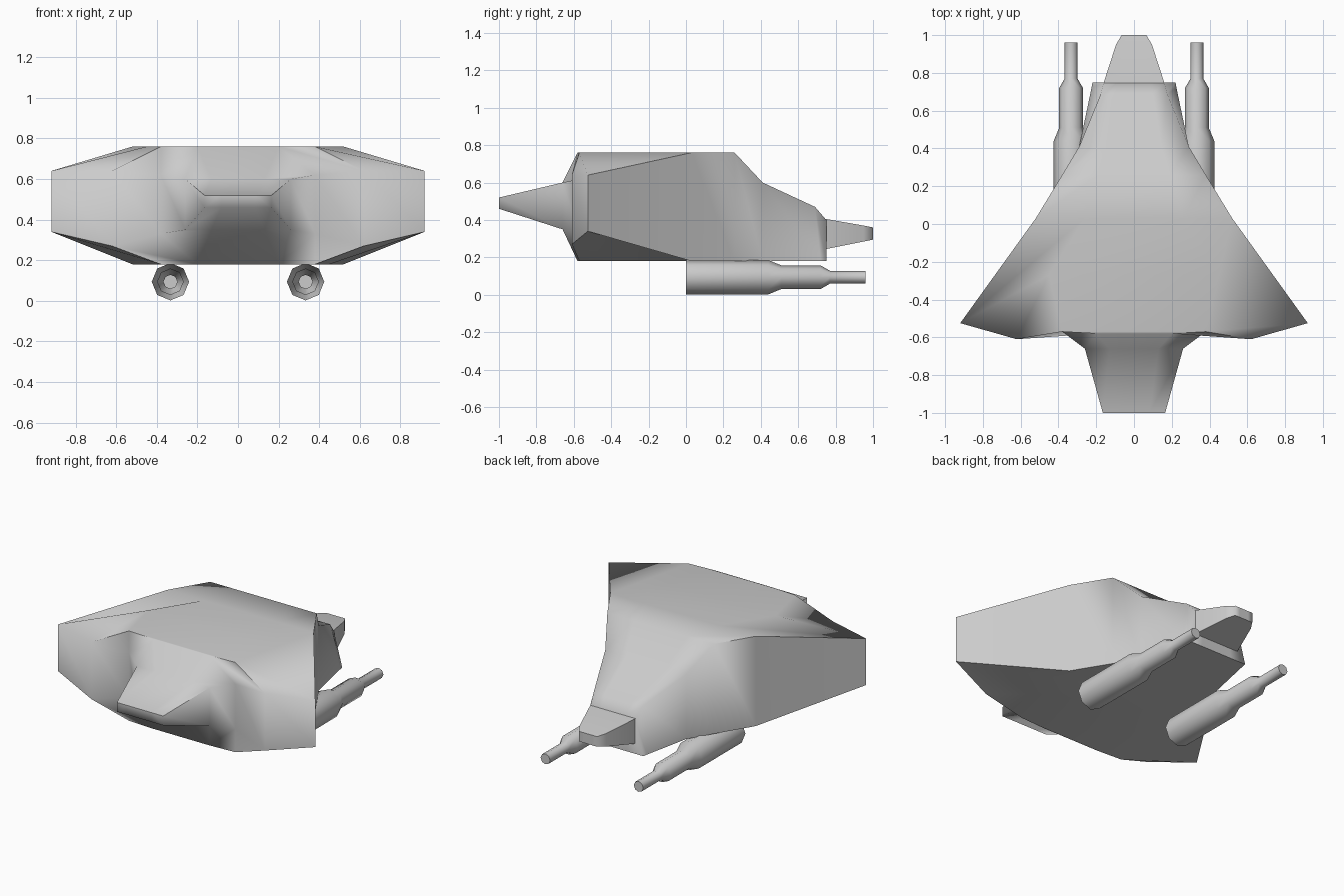
import bpy, bmesh, math

if "Cube" in bpy.data.objects:
    bpy.data.objects.remove(bpy.data.objects["Cube"])


def loft(name, rings, cap_start=True, cap_end=True, angle=60):
    bm = bmesh.new()
    vr = [[bm.verts.new(p) for p in r] for r in rings]
    n = len(vr[0])
    for a, b in zip(vr, vr[1:]):
        for i in range(n):
            j = (i + 1) % n
            bm.faces.new((a[i], a[j], b[j], b[i]))
    if cap_start:
        bm.faces.new(vr[0])
    if cap_end:
        bm.faces.new(vr[-1])
    bmesh.ops.recalc_face_normals(bm, faces=bm.faces)
    me = bpy.data.meshes.new(name)
    bm.to_mesh(me)
    bm.free()
    ob = bpy.data.objects.new(name, me)
    bpy.context.collection.objects.link(ob)
    bpy.ops.object.select_all(action='DESELECT')
    ob.select_set(True)
    bpy.context.view_layer.objects.active = ob
    bpy.ops.object.shade_smooth_by_angle(angle=math.radians(angle))
    return ob


def ring(*half):
    # right half: top, upper side, lower side, bottom; then mirrored
    return list(half) + [(-x, y, z) for x, y, z in reversed(half)]


def box_ring(y, x, top, bottom):
    return ring((x / 2, y, top), (x, y, top), (x, y, bottom), (x / 2, y, bottom))


# Hull: nose, notched wing front, wing tips, tapering rear
loft("hull", [
    box_ring(-1.0, .165, .52, .46),
    box_ring(-.66, .26, .60, .35),
    ring((.20, -.58, .76), (.38, -.57, .62), (.38, -.57, .33), (.20, -.58, .18)),
    ring((.38, -.57, .76), (.62, -.61, .64), (.62, -.61, .27), (.38, -.57, .18)),
    ring((.45, -.27, .76), (.92, -.525, .64), (.92, -.525, .34), (.45, -.27, .18)),
    box_ring(.03, .52, .76, .18),
    box_ring(.26, .38, .76, .18),
    box_ring(.41, .29, .60, .18),
    ring((.10, .69, .47), (.175, .69, .47), (.225, .72, .18), (.11, .72, .18)),
    ring((.08, .75, .40), (.16, .75, .40), (.22, .75, .18), (.11, .75, .18)),
], angle=75)

# Tail boom
loft("tail_boom", [
    box_ring(.70, .17, .41, .235),
    box_ring(.75, .16, .405, .245),
    box_ring(.95, .095, .37, .285),
    box_ring(1.0, .065, .36, .295),
], angle=60)

# Stepped eight-sided barrels under the hull, open at the front end
profile = [(0, .092), (.44, .092), (.51, .063), (.72, .063), (.77, .034), (.96, .034)]
for side, sx in (("left", -1), ("right", 1)):
    loft("barrel_" + side, [
        [(sx * .333 + r * math.cos(k * math.pi / 4), y, .094 + r * math.sin(k * math.pi / 4))
         for k in range(8)] for y, r in profile
    ], cap_start=False, angle=60)
